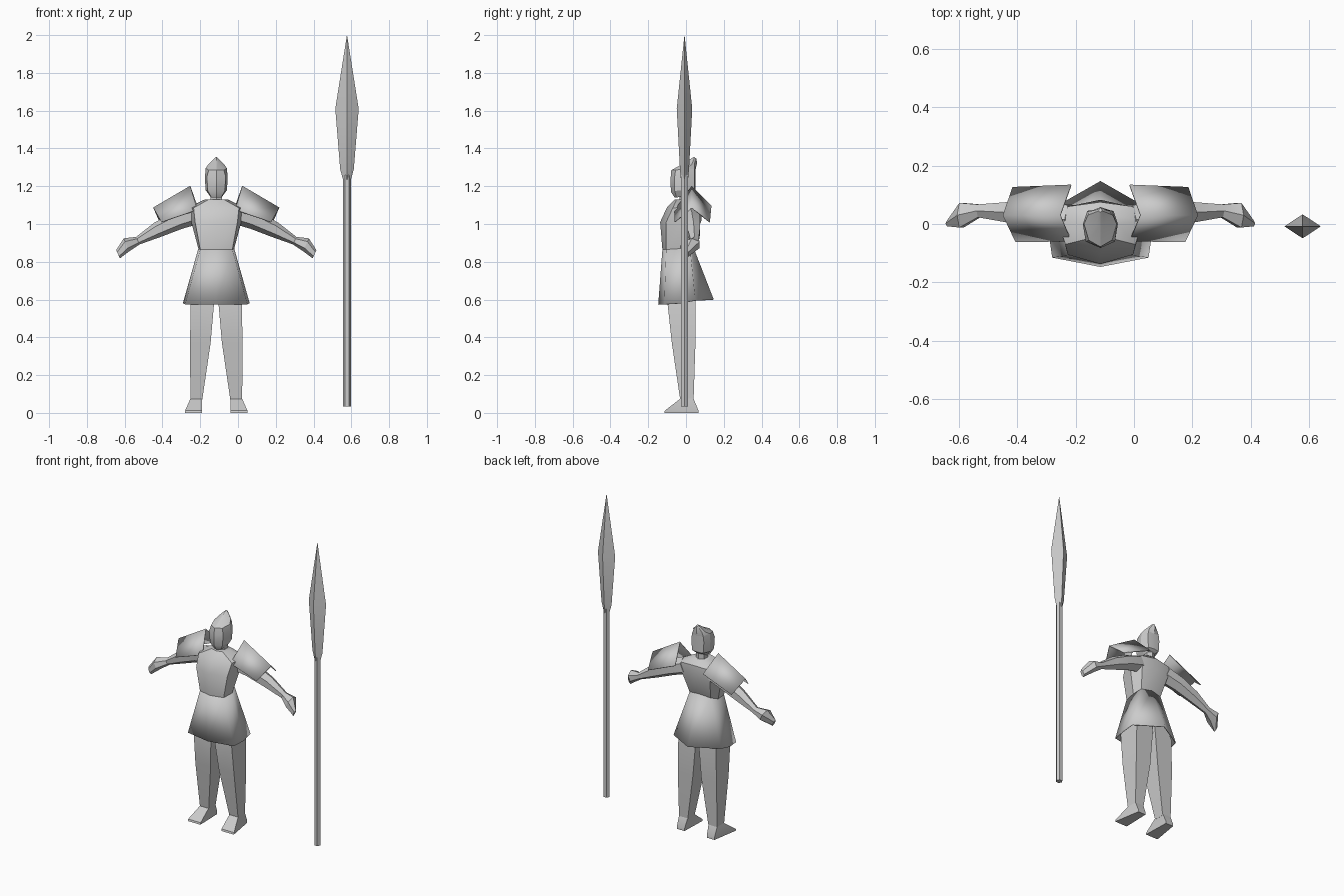
import bpy, bmesh, math
from mathutils import Vector

CX = -0.115  # body centre line
grey = bpy.data.materials.new("stone grey")
grey.diffuse_color = (0.6, 0.6, 0.6, 1)


def finish(name, bm, smooth=28):
    bmesh.ops.recalc_face_normals(bm, faces=bm.faces)
    me = bpy.data.meshes.new(name)
    bm.to_mesh(me)
    bm.free()
    me.materials.append(grey)
    ob = bpy.data.objects.new(name, me)
    bpy.context.collection.objects.link(ob)
    bpy.ops.object.select_all(action='DESELECT')
    ob.select_set(True)
    bpy.context.view_layer.objects.active = ob
    bpy.ops.object.shade_smooth_by_angle(angle=math.radians(smooth))
    return ob


def loft(name, rings, caps=(True, True), smooth=28):
    """Skin a stack of rings holding equal numbers of points."""
    bm = bmesh.new()
    vs = [[bm.verts.new(p) for p in r] for r in rings]
    n = len(vs[0])
    for a, b in zip(vs, vs[1:]):
        for i in range(n):
            j = (i + 1) % n
            bm.faces.new((a[i], a[j], b[j], b[i]))
    if caps[0]:
        bm.faces.new(vs[0])
    if caps[1]:
        bm.faces.new(vs[-1])
    bmesh.ops.remove_doubles(bm, verts=bm.verts, dist=1e-4)
    return finish(name, bm, smooth)


def sym(half):
    """Mirror a half ring running from front centre to back centre."""
    pts = half + [(-x, y, z) for x, y, z in reversed(half[1:-1])]
    return [(x + CX, y, z) for x, y, z in pts]


def rect(x0, x1, y0, y1, z, s):
    return [(CX + s * x, y, z) for x, y in ((x0, y0), (x1, y0), (x1, y1), (x0, y1))]


# Torso, waist to collar
loft("torso", [sym(h) for h in (
    [(0, -.125, .865), (.085, -.105, .865), (.095, -.03, .87), (.075, .02, .89), (0, .03, .9)],
    [(0, -.137, 1.01), (.112, -.105, 1.01), (.135, -.01, 1.02), (.1, .06, 1.02), (0, .083, 1.02)],
    [(0, -.1, 1.09), (.12, -.07, 1.085), (.145, .01, 1.09), (.11, .06, 1.09), (0, .075, 1.1)],
    [(0, -.06, 1.13), (.04, -.05, 1.13), (.06, 0, 1.13), (.04, .03, 1.13), (0, .04, 1.13)])],
    smooth=35)

# Flared skirt, open below
skirt = loft("skirt", [sym(h) for h in (
    [(0, -.147, .575), (.165, -.115, .575), (.177, -.03, .58), (.17, .05, .595), (0, .147, .6)],
    [(0, -.125, .865), (.085, -.105, .865), (.095, -.03, .87), (.075, .02, .89), (0, .03, .9)])],
    caps=(False, False))
shell = skirt.modifiers.new("cloth", 'SOLIDIFY')
shell.thickness = 0.005

# Neck and helmeted head
loft("neck", [sym([(0, -.035, z), (.03, -.02, z), (.03, .02, z), (0, .035, z)])
              for z in (1.12, 1.18)])
loft("head", [sym(h) for h in (
    [(0, -.06, 1.14), (.026, -.05, 1.14), (.035, .0, 1.15), (.025, .03, 1.165), (0, .035, 1.165)],
    [(0, -.08, 1.17), (.045, -.06, 1.175), (.057, 0, 1.18), (.04, .045, 1.18), (0, .05, 1.18)],
    [(0, -.082, 1.235), (.05, -.06, 1.25), (.06, 0, 1.25), (.045, .045, 1.25), (0, .05, 1.25)],
    [(0, -.078, 1.285), (.04, -.055, 1.285), (.056, 0, 1.295), (.04, .045, 1.29), (0, .05, 1.285)])])
# Crest rising toward the back of the helmet
loft("helmet_crest", [sym(h) for h in (
    [(0, -.078, 1.285), (.04, -.055, 1.285), (.056, 0, 1.295), (.04, .045, 1.29), (0, .05, 1.285)],
    [(0, -.005, 1.325), (.012, .0, 1.325), (.043, .03, 1.315), (.03, .045, 1.315), (0, .058, 1.32)],
    [(0, .04, 1.355), (.003, .042, 1.355), (.006, .045, 1.352), (.005, .05, 1.35), (0, .056, 1.345)])])

for side, s in (("right", -1), ("left", 1)):
    # Tapering leg
    loft(side + "_leg", [rect(.075, .137, -.03, .04, .065, s),
                         rect(.03, .139, -.075, .05, .37, s),
                         rect(.01, .135, -.1, .05, .6, s),
                         rect(.01, .11, -.08, .04, .68, s)])

    # Foot with a low wide toe
    loft(side + "_foot", [
        [(CX + s * x, y, z) for x, y, z in
         ((.075, -.115, 0), (.165, -.115, 0), (.135, .065, 0), (.08, .065, 0))],
        [(CX + s * x, y, z) for x, y, z in
         ((.075, -.112, .012), (.165, -.112, .012), (.135, .065, .015), (.08, .065, .015))],
        rect(.075, .137, -.03, .04, .075, s)])

    # Arm and hand: sections of (x, y, z, half depth, half height)
    rings = []
    for x, y, z, hy, hz in ((.10, .015, 1.055, .05, .05), (.2, .03, 1.02, .045, .045),
                            (.31, .04, .97, .035, .038), (.415, .045, .912, .022, .02),
                            (.475, .03, .89, .042, .034), (.52, .002, .84, .01, .022)):
        ring = []
        for k in range(6):
            a = math.tau * k / 6
            u, v = math.sin(a), math.cos(a)
            ring.append((CX + s * (x + .45 * hz * v), y + hy * u / .866, z + hz * v))
        rings.append(ring)
    loft(side + "_arm", rings)

    # Roof-shaped shoulder guard: rows for front edge, ridge, back edge
    bm = bmesh.new()
    rows = [[bm.verts.new((CX + s * x, y, z)) for x, y, z in row] for row in (
        ((.10, -.058, 1.075), (.29, -.06, 1.01)),
        ((.137, .03, 1.20), (.333, .03, 1.085)),
        ((.10, .133, 1.095), (.30, .125, 1.01)))]
    for a, b in zip(rows, rows[1:]):
        bm.faces.new((a[0], a[1], b[1], b[0]))
    guard = finish(side + "_shoulder_guard", bm)
    plate = guard.modifiers.new("plate", 'SOLIDIFY')
    plate.thickness = 0.005
    plate.offset = 0


# Spear
def ring(n, rx, ry, z):
    return [(.577 + rx * math.cos(math.tau * k / n),
             -.008 + ry * math.sin(math.tau * k / n), z) for k in range(n)]


loft("spear_shaft", [ring(6, .021, .02, .035), ring(6, .021, .02, 1.26)])
loft("spear_head", [ring(4, .021, .019, 1.235), ring(4, .036, .024, 1.29),
                    ring(4, .062, .041, 1.61), ring(4, .0004, .0004, 2.0)])
